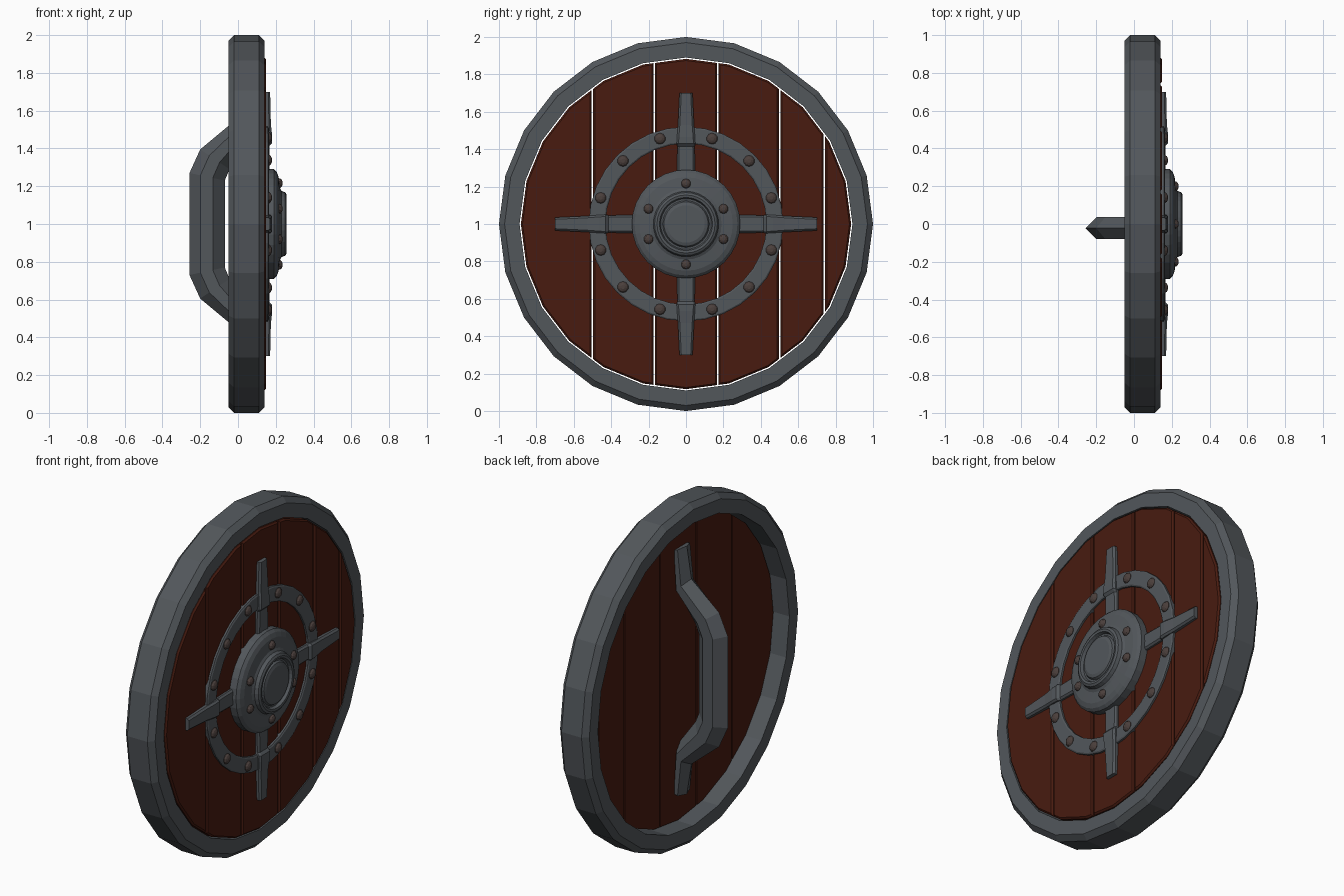
import bpy, bmesh
from math import sin, cos, pi, radians

if "Cube" in bpy.data.objects:
    bpy.data.objects.remove(bpy.data.objects["Cube"])


def material(name, rgb):
    m = bpy.data.materials.new(name)
    m.diffuse_color = (*rgb, 1)
    m.use_nodes = True
    m.node_tree.nodes["Principled BSDF"].inputs["Base Color"].default_value = m.diffuse_color
    return m


IRON = material("iron", (0.085, 0.095, 0.105))
WOOD = material("wood", (0.065, 0.011, 0.005))
STUD = material("stud", (0.07, 0.05, 0.045))


def finish(name, bm, mat):
    bmesh.ops.recalc_face_normals(bm, faces=bm.faces)
    me = bpy.data.meshes.new(name)
    bm.to_mesh(me)
    bm.free()
    me.materials.append(mat)
    ob = bpy.data.objects.new(name, me)
    bpy.context.collection.objects.link(ob)
    return ob


def loft(bm, rings, closed=False):
    """Skin rings of points; cap the ends unless the loft is closed."""
    vs = [[bm.verts.new(p) for p in r] for r in rings]
    n = len(vs[0])
    pairs = list(zip(vs, vs[1:])) + ([(vs[-1], vs[0])] if closed else [])
    for a, b in pairs:
        for i in range(n):
            j = (i + 1) % n
            bm.faces.new((a[i], a[j], b[j], b[i]))
    if not closed:
        bm.faces.new(vs[0])
        bm.faces.new(vs[-1])


def lathe(bm, profile, n, y=0, z=1, closed=False):
    """Revolve (radius, x) points about an axis along x."""
    rings = [[(x, y + r * sin(2 * pi * i / n), z + r * cos(2 * pi * i / n))
              for i in range(n)] for r, x in profile]
    loft(bm, rings, closed)


def turned(name, profile, n, closed=False):
    bm = bmesh.new()
    lathe(bm, profile, n, closed=closed)
    return finish(name, bm, IRON)


# Outer rim with chamfered edges
turned("rim", [(0.89, -0.05), (0.97, -0.05), (1, -0.02), (1, 0.11),
               (0.97, 0.14), (0.89, 0.14)], 24, True)

# Planks: slices of a 24-sided disc with thin gaps between
cuts = [-1, -0.5, -0.17, 0.17, 0.5, 0.74, 1]
for k, (lo, hi) in enumerate(zip(cuts, cuts[1:])):
    bm = bmesh.new()
    lathe(bm, [(0.883, 0.05), (0.883, 0.147)], 24)
    for y, side in ((lo + 0.004, -1), (hi - 0.004, 1)):
        if abs(y) > 0.9:
            continue
        cut = bmesh.ops.bisect_plane(bm, geom=bm.verts[:] + bm.edges[:] + bm.faces[:],
                                     plane_co=(0, y, 0), plane_no=(0, side, 0),
                                     clear_outer=True)
        edges = [e for e in cut["geom_cut"] if isinstance(e, bmesh.types.BMEdge)]
        bmesh.ops.edgeloop_fill(bm, edges=edges)
    edges = [e for e in bm.edges if all(v.co.x > 0.14 for v in e.verts)]
    bmesh.ops.bevel(bm, geom=edges, offset=0.009, segments=1, affect='EDGES')
    finish(f"plank_{k + 1}", bm, WOOD)

# Reinforcing ring
turned("iron_ring", [(0.43, 0.135), (0.52, 0.135), (0.52, 0.158),
                     (0.512, 0.163), (0.438, 0.163), (0.43, 0.158)], 32, True)

# Four tapered straps stepping over the ring: (distance, half width, top x)
strap = [(0.2, 0.05, 0.168), (0.415, 0.046, 0.168), (0.43, 0.05, 0.181),
         (0.465, 0.048, 0.181), (0.53, 0.043, 0.174), (0.70, 0.035, 0.17)]
for k in range(4):
    c, s = cos(k * pi / 2), sin(k * pi / 2)
    bm = bmesh.new()
    loft(bm, [[(x, d * c - w * s, 1 + d * s + w * c) for x, w in
               ((0.135, h), (t - 0.01, h), (t, h - 0.01), (t, 0.01 - h),
                (t - 0.01, -h), (0.135, -h))] for d, h, t in strap])
    finish(f"strap_{k + 1}", bm, IRON)

# Stepped central boss with a dished cap
turned("boss", [(0.29, 0.135), (0.29, 0.19), (0.275, 0.205), (0.25, 0.215),
                (0.19, 0.222), (0.175, 0.23), (0.168, 0.25), (0.155, 0.257),
                (0.142, 0.255), (0.135, 0.238), (0.125, 0.238),
                (0.118, 0.25), (0.10, 0.256)], 32)


# Rivets on the ring and the boss
def rivets(name, angles, dist, base, r):
    bm = bmesh.new()
    for a in angles:
        lathe(bm, [(r, base), (r, base + 0.01), (r * 0.75, base + 0.019),
                   (r * 0.35, base + 0.024)], 10,
              dist * cos(radians(a)), 1 + dist * sin(radians(a)))
    finish(name, bm, STUD)


rivets("ring_rivets", [q + a for q in (0, 90, 180, 270) for a in (17, 45, 73)],
       0.477, 0.155, 0.03)
rivets("boss_rivets", [22, 90, 158, 202, 270, 338], 0.216, 0.212, 0.026)

# Handle: hexagonal bar; each station is (outer x, z, inner x, z) above centre
half = [(-0.257, 0.27, -0.07, 0.23), (-0.2, 0.395, -0.045, 0.29),
        (-0.02, 0.545, 0.07, 0.45), (0.01, 0.73, 0.075, 0.71)]
path = [(a, -b, c, -d) for a, b, c, d in reversed(half)] + half
section = [(0, 0), (0.31, 1), (0.66, 1), (1, 0), (0.66, -1), (0.31, -1)]
bm = bmesh.new()
loft(bm, [[(a + (c - a) * f, -0.022 + 0.058 * w, 1 + b + (d - b) * f)
           for f, w in section] for a, b, c, d in path])
finish("handle", bm, IRON)
